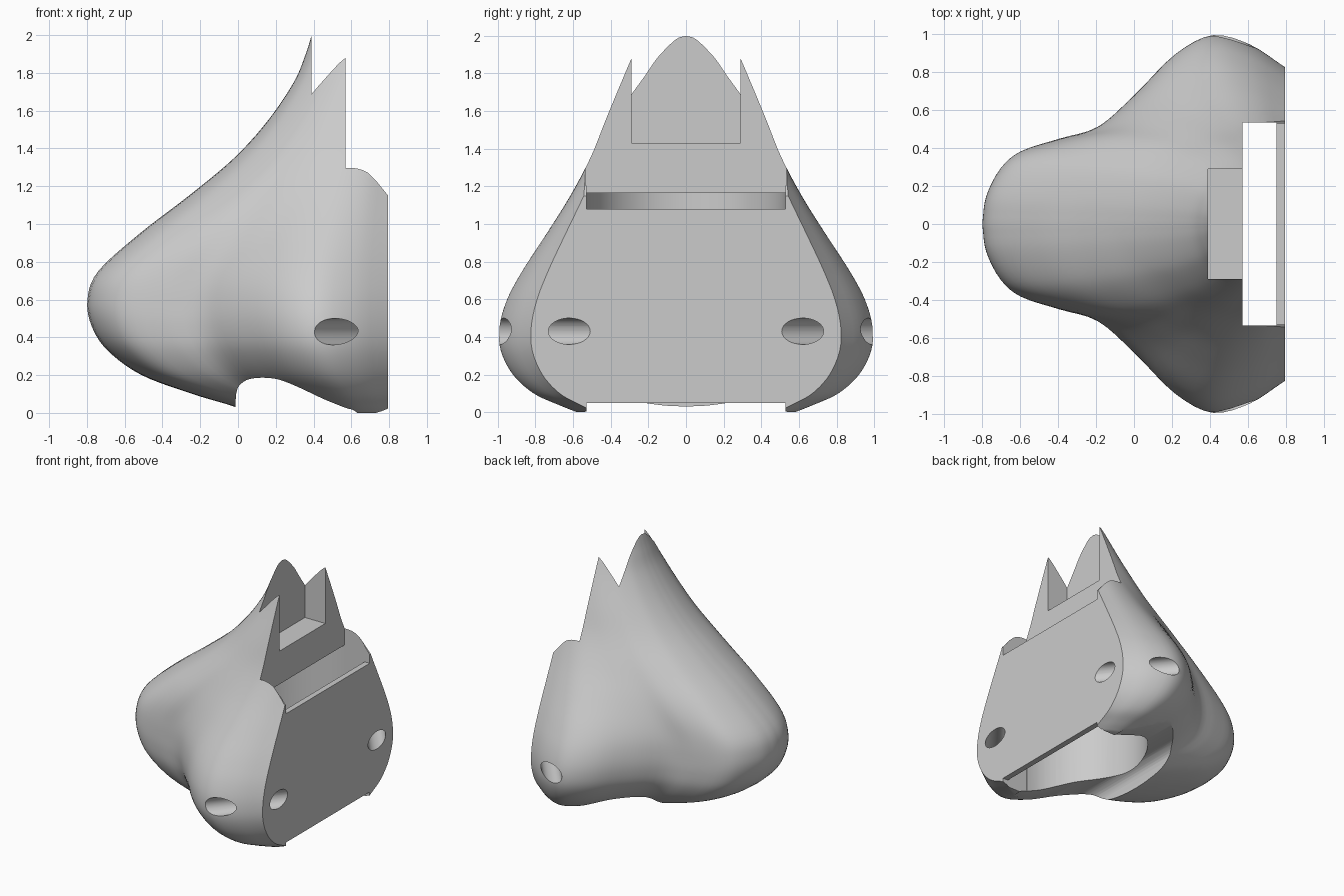
import bpy, bmesh, math
from mathutils import Vector

cube = bpy.data.objects.get("Cube")
if cube:
    bpy.data.objects.remove(cube, do_unlink=True)

grey = bpy.data.materials.new("matte grey")
grey.use_nodes = True
colour = (0.6, 0.6, 0.6, 1)
grey.diffuse_color = colour
grey.node_tree.nodes["Principled BSDF"].inputs["Base Color"].default_value = colour

BACK = 0.795
# Levels: height, tip x, half width, strength of the nostril lobes
LEVELS = [(0, .06, .58, 1), (.04, -.04, .68, 1), (.1, -.24, .81, 1), (.2, -.51, .92, 1),
          (.33, -.69, .985, 1), (.46, -.775, .99, 1), (.6, -.797, .95, .96),
          (.75, -.74, .87, .83), (.95, -.52, .74, .52), (1.15, -.26, .615, .24),
          (1.35, -.02, .51, .06), (1.55, .16, .435, 0), (1.75, .295, .36, 0),
          (1.89, .355, .305, 0), (2, .39, .25, 0)]
# Half outline: depth from tip, lobed width, plain width
OUTLINE = [(0, 0, 0), (.013, .15, .2), (.06, .3, .42), (.126, .39, .58), (.25, .455, .76),
           (.38, .52, .87), (.5, .69, .94), (.63, .9, .98), (.755, 1, 1), (.88, .95, .98),
           (1, .83, .9)]


def smooth(points, steps):
    """Smooth curve through the given points."""
    pts = [Vector(p) for p in points]
    out = []
    for i in range(len(pts) - 1):
        b, c = pts[i], pts[i + 1]
        a = pts[i - 1] if i else b * 2 - c
        d = pts[i + 2] if i + 2 < len(pts) else c * 2 - b
        for s in range(steps):
            t = s / steps
            out.append(b + (c - a) * (t / 2) + (a * 2 - b * 5 + c * 4 - d) * (t * t / 2)
                       + (b * 3 - a - c * 3 + d) * (t ** 3 / 2))
    return out + [pts[-1]]


def finish(bm, name):
    bmesh.ops.recalc_face_normals(bm, faces=bm.faces)
    mesh = bpy.data.meshes.new(name)
    bm.to_mesh(mesh)
    bm.free()
    ob = bpy.data.objects.new(name, mesh)
    bpy.context.collection.objects.link(ob)
    mesh.materials.append(grey)
    return ob


def loft(name, rows, half, back):
    """Stack mirrored outlines into a closed body."""
    bm = bmesh.new()
    rings = []
    for z, tip, width, lobe in rows:
        side = [(tip + (back - tip) * u, width * (plain + (lobed - plain) * lobe))
                for u, lobed, plain in half]
        ring = [(x, -y, z) for x, y in reversed(side[1:])] + [(x, y, z) for x, y in side]
        rings.append([bm.verts.new(p) for p in ring])
    for low, high in zip(rings, rings[1:]):
        for i in range(len(low)):
            j = (i + 1) % len(low)
            bm.faces.new((low[i], low[j], high[j], high[i]))
    bm.faces.new(rings[0])
    bm.faces.new(rings[-1])
    return finish(bm, name)


def prism(name, profile, half_width):
    """Extrude an x-z outline across the model."""
    bm = bmesh.new()
    face = bm.faces.new([bm.verts.new((x, -half_width, z)) for x, z in profile])
    new = bmesh.ops.extrude_face_region(bm, geom=[face])["geom"]
    bmesh.ops.translate(bm, vec=(0, half_width * 2, 0),
                        verts=[v for v in new if isinstance(v, bmesh.types.BMVert)])
    return finish(bm, name)


def block(name, x0, x1, z0, z1, half_width):
    return prism(name, [(x0, z0), (x1, z0), (x1, z1), (x0, z1)], half_width)


def strap_hole(side):
    """Round hole running from the back plate out through the nostril wing."""
    a, b = Vector((BACK, side * .62, .43)), Vector((.52, side * .96, .43))
    bm = bmesh.new()
    bmesh.ops.create_cone(bm, cap_ends=True, segments=32, radius1=.07, radius2=.07, depth=1)
    turn = (b - a).to_track_quat('Z', 'Y').to_matrix().to_4x4()
    bmesh.ops.transform(bm, matrix=turn, verts=bm.verts)
    bmesh.ops.translate(bm, vec=(a + b) / 2, verts=bm.verts)
    return finish(bm, "strap_hole_cutter")


# Outer nose body
nose = loft("nose_shell", smooth(LEVELS, 5), smooth(OUTLINE, 4), BACK)

# Upright hollow with a rounded front wall, open at the bottom
bend = [math.radians(5 * i) for i in range(19)]
wall = [(.75 * (1 - math.cos(a)), math.sin(a), math.sin(a)) for a in bend] + [(1, 1, 1)]
cutters = [loft("cavity_cutter", [(-.2, .03, .53, 0), (1.165, .03, .53, 0)], wall, .745)]

# Underside arch between nose tip and wings
arch = smooth([(-.01, -.1), (-.01, .1), (.03, .165), (.1, .185), (.2, .18), (.3, .145),
               (.45, .075), (.56, .03), (.63, 0), (.65, -.1)], 4)
cutters.append(prism("arch_cutter", arch, 2))

# Stepped back above the wings, top slot, rear shaft and plate edges
step = [(.57, 3), (.57, 1.315), (.62, 1.31), (.68, 1.28), (.73, 1.23), (BACK, 1.15),
        (1, 1.15), (1, 3)]
cutters += [
    prism("step_cutter", step, 2),
    block("top_slot_cutter", .39, 1, 1.43, 3, .29),
    block("shaft_cutter", .57, .75, -.2, 2.9, .535),
    block("plate_top_cutter", .58, 1.1, 1.08, 2.8, .53),
    block("plate_bottom_cutter", .59, 1.1, -.3, .05, .53),
    strap_hole(1), strap_hole(-1),
]

bpy.context.view_layer.objects.active = nose
for cutter in cutters:
    cutter.hide_render = True
    mod = nose.modifiers.new("cut", 'BOOLEAN')
    mod.operation = 'DIFFERENCE'
    mod.solver = 'EXACT'
    mod.object = cutter
    bpy.ops.object.modifier_apply(modifier=mod.name)
for cutter in cutters:
    bpy.data.objects.remove(cutter, do_unlink=True)

# Smooth skin with crisp cut edges
bpy.ops.object.select_all(action='DESELECT')
nose.select_set(True)
bpy.ops.object.shade_smooth_by_angle(angle=math.radians(30))
